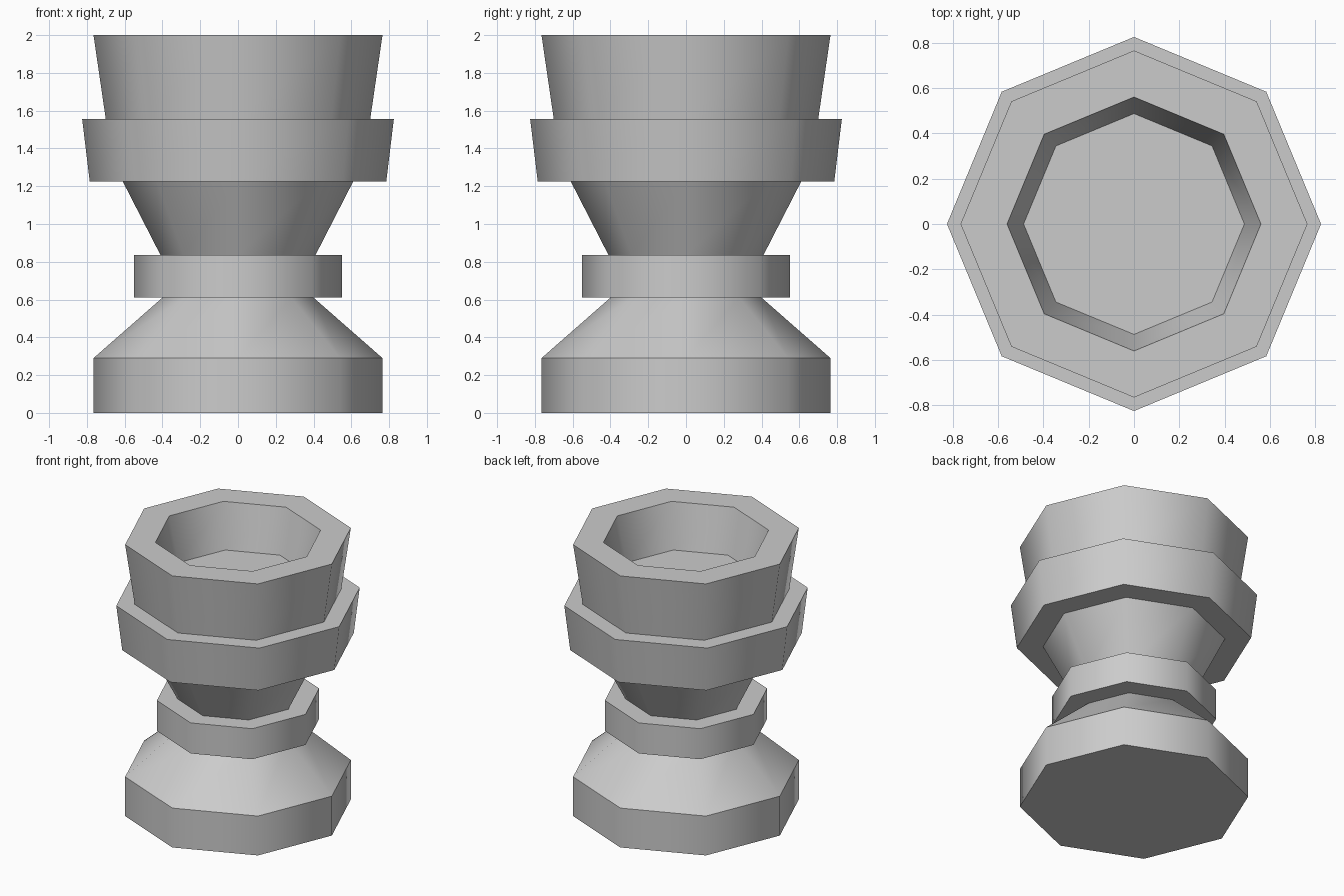
import bpy, bmesh
from math import cos, sin, tau

if "Cube" in bpy.data.objects:
    bpy.data.objects.remove(bpy.data.objects["Cube"])

SIDES = 8

# (radius, height) outline from the base, up the outside, down into the bowl
PROFILE = [
    (0.765, 0.00), (0.765, 0.29),      # foot
    (0.40, 0.61),                      # sloping foot top
    (0.55, 0.61), (0.55, 0.835),       # stem ring
    (0.41, 0.835), (0.61, 1.225),      # flaring stem
    (0.785, 1.225), (0.825, 1.555),    # collar
    (0.70, 1.555), (0.765, 2.00),      # upper cup
    (0.56, 2.00), (0.487, 1.675),      # rim and bowl wall
]


def lathe(name, profile, sides):
    bm = bmesh.new()
    rings = [[bm.verts.new((r * cos(tau * i / sides), r * sin(tau * i / sides), z))
              for i in range(sides)] for r, z in profile]
    for a, b in zip(rings, rings[1:]):
        for i in range(sides):
            j = (i + 1) % sides
            bm.faces.new((a[i], a[j], b[j], b[i]))
    # underside and bowl floor
    bm.faces.new(rings[0][::-1])
    bm.faces.new(rings[-1])
    bmesh.ops.recalc_face_normals(bm, faces=bm.faces)
    # smooth around the body, crisp at every horizontal rim
    for f in bm.faces:
        f.smooth = True
    for ring in rings:
        for i in range(sides):
            bm.edges.get((ring[i], ring[(i + 1) % sides])).smooth = False
    mesh = bpy.data.meshes.new(name)
    bm.to_mesh(mesh)
    bm.free()
    obj = bpy.data.objects.new(name, mesh)
    bpy.context.collection.objects.link(obj)
    return obj


lathe("goblet", PROFILE, SIDES)
